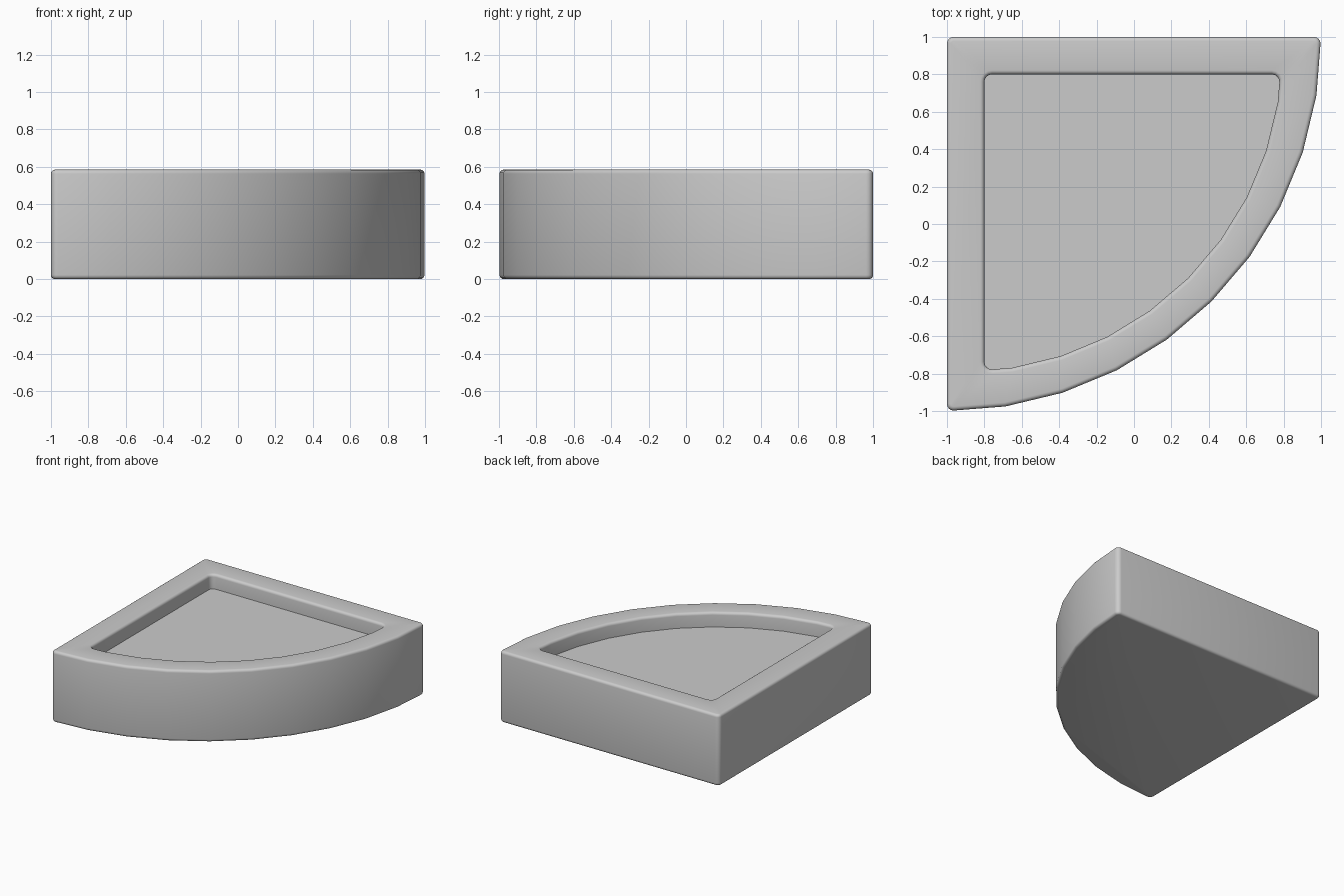
import bpy, bmesh, math
from mathutils import Vector

if "Cube" in bpy.data.objects:
    bpy.data.objects.remove(bpy.data.objects["Cube"])

HEIGHT, FLOOR_Z, BEVEL = 0.585, 0.465, 0.022
STEPS, ROUND = 10, 4   # arc segments, bevel segments


def fillet(prev, corner, nxt, radius):
    """Points of a rounded corner between two straight sides."""
    a, b = (prev - corner).normalized(), (nxt - corner).normalized()
    half = a.angle(b) / 2
    centre = corner + (a + b).normalized() * radius / math.sin(half)
    reach = radius / math.tan(half)
    start = (corner + a * reach - centre).normalized()
    end = (corner + b * reach - centre).normalized()
    return [centre + radius * start.slerp(end, i / ROUND) for i in range(ROUND + 1)]


def outline(hub, radius, wall, corner_radius):
    """Quarter disc: straight sides at x=-wall and y=wall, arc about (-hub, hub)."""
    arc = [Vector((radius * math.cos(t) - hub, hub - radius * math.sin(t)))
           for t in (math.pi / 2 * i / STEPS for i in range(STEPS + 1))]
    tip = arc[0].lerp(arc[1], (arc[0].y - wall) / (arc[0].y - arc[1].y))
    mirrored_tip = Vector((-tip.y, -tip.x))
    back = Vector((-wall, wall))
    inner_arc = arc[1:-1]
    return (fillet(mirrored_tip, back, tip, corner_radius)
            + fillet(back, tip, inner_arc[0], corner_radius)
            + inner_arc
            + fillet(inner_arc[-1], mirrored_tip, back, corner_radius))


def outer(d, z):
    return outline(1, 2 - d, 1 - d, 0.035 - d), z


def recess(d, z):
    return outline(0.92, 1.71 + d, 0.8 + d, 0.04 + d), z


# Stack of rings: underside, outer wall, rim, recess wall, recess floor
turns = [math.pi / 2 * i / ROUND for i in range(ROUND + 1)]
rings = [outer(BEVEL * (1 - math.sin(t)), BEVEL * (1 - math.cos(t))) for t in turns]
rings += [outer(BEVEL * (1 - math.cos(t)), HEIGHT - BEVEL * (1 - math.sin(t))) for t in turns]
rings += [recess(BEVEL * (1 - math.sin(t)), HEIGHT - BEVEL * (1 - math.cos(t))) for t in turns]
rings.append(recess(0, FLOOR_Z))

bm = bmesh.new()
loops = [[bm.verts.new((p.x, p.y, z)) for p in pts] for pts, z in rings]
for low, high in zip(loops, loops[1:]):
    for i in range(len(low)):
        j = (i + 1) % len(low)
        bm.faces.new((low[i], low[j], high[j], high[i]))
bm.faces.new(loops[0])
bm.faces.new(loops[-1])
bmesh.ops.recalc_face_normals(bm, faces=bm.faces[:])

mesh = bpy.data.meshes.new("corner_tray")
bm.to_mesh(mesh)
bm.free()
tray = bpy.data.objects.new("corner_tray", mesh)
bpy.context.collection.objects.link(tray)

# Plain grey surface
grey = bpy.data.materials.new("light_grey")
grey.use_nodes = True
colour = (0.6, 0.6, 0.6, 1)
grey.diffuse_color = colour
grey.node_tree.nodes["Principled BSDF"].inputs["Base Color"].default_value = colour
mesh.materials.append(grey)

bpy.ops.object.select_all(action="DESELECT")
tray.select_set(True)
bpy.context.view_layer.objects.active = tray
bpy.ops.object.shade_smooth_by_angle(angle=math.radians(40))
